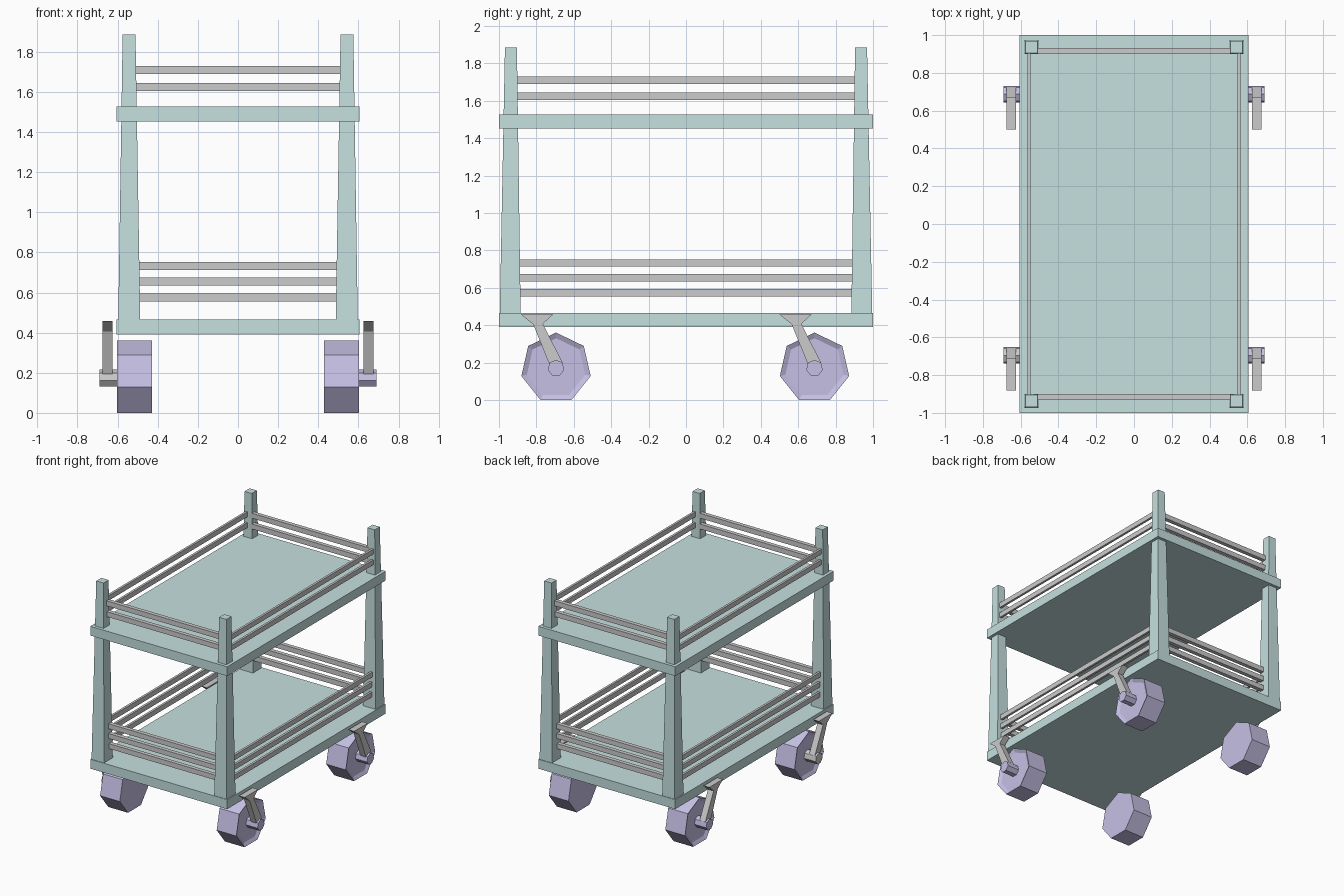
import bpy, bmesh
from math import sin, cos, pi

if "Cube" in bpy.data.objects:
    bpy.data.objects.remove(bpy.data.objects["Cube"])


def material(name, rgb):
    m = bpy.data.materials.new(name)
    m.diffuse_color = (*rgb, 1)
    m.use_nodes = True
    m.node_tree.nodes["Principled BSDF"].inputs["Base Color"].default_value = m.diffuse_color
    return m


TEAL = material("teal_paint", (0.56, 0.75, 0.74))
PURPLE = material("purple_rubber", (0.56, 0.53, 0.78))


def finish(name, bm, mat=None):
    bmesh.ops.recalc_face_normals(bm, faces=bm.faces)
    me = bpy.data.meshes.new(name)
    bm.to_mesh(me)
    bm.free()
    ob = bpy.data.objects.new(name, me)
    bpy.context.collection.objects.link(ob)
    if mat:
        me.materials.append(mat)
    return ob


def loft(a, b):
    """Closed solid between two matching rings of points."""
    bm = bmesh.new()
    va = [bm.verts.new(p) for p in a]
    vb = [bm.verts.new(p) for p in b]
    n = len(va)
    bm.faces.new(va[::-1])
    bm.faces.new(vb)
    for i in range(n):
        j = (i + 1) % n
        bm.faces.new((va[i], va[j], vb[j], vb[i]))
    bmesh.ops.recalc_face_normals(bm, faces=bm.faces)
    return bm


def rect(cx, cy, hx, hy, z):
    return [(cx + i * hx, cy + j * hy, z) for i, j in ((-1, -1), (1, -1), (1, 1), (-1, 1))]


def box(name, cx, cy, hx, hy, z0, z1, mat=None):
    return finish(name, loft(rect(cx, cy, hx, hy, z0), rect(cx, cy, hx, hy, z1)), mat)


def prism_x(profile, x0, x1):
    return loft([(x0, y, z) for y, z in profile], [(x1, y, z) for y, z in profile])


def heptagon(cy, cz, r):
    return [(cy + r * cos(pi / 2 + 2 * pi * i / 7), cz + r * sin(pi / 2 + 2 * pi * i / 7))
            for i in range(7)]


# Shelves
box("lower_shelf", 0, 0, 0.605, 1.0, 0.39, 0.465, TEAL)
box("upper_shelf", 0, 0, 0.605, 1.0, 1.453, 1.527, TEAL)

# Tapered corner posts
for sx in (-1, 1):
    for sy in (-1, 1):
        finish("corner_post", loft(rect(sx * 0.542, sy * 0.940, 0.056, 0.057, 0.392),
                                   rect(sx * 0.543, sy * 0.936, 0.032, 0.032, 1.885)), TEAL)

# Guard rails around both shelves
for z in (0.575, 0.655, 0.733, 1.624, 1.71):
    for s in (-1, 1):
        box("end_rail", 0, s * 0.916, 0.53, 0.016, z - 0.02, z + 0.02)
        box("side_rail", s * 0.556, 0, 0.009, 0.92, z - 0.02, z + 0.02)

# Casters: wheel with dished outer face, hub, trailing arm with flared top
WZ = 0.171
ARM = [(-0.187, 0.457), (-0.016, 0.457), (-0.07, 0.408), (0.035, 0.20),
       (0.02, 0.178), (-0.03, 0.178), (-0.122, 0.405)]
for sx in (-1, 1):
    for cy in (-0.695, 0.687):
        bm = prism_x(heptagon(cy, WZ, 0.19), sx * 0.428, sx * 0.602)
        outer = [f for f in bm.faces if f.normal.x * sx > 0.9]
        bmesh.ops.inset_individual(bm, faces=outer, thickness=0.03, depth=-0.015)
        finish("wheel", bm, PURPLE)
        plain = sx < 0 and cy < 0
        finish("wheel_hub", prism_x(heptagon(cy, WZ, 0.045), sx * 0.57, sx * 0.69),
               None if plain else PURPLE)
        finish("caster_arm", prism_x([(cy + y, z) for y, z in ARM], sx * 0.626, sx * 0.676))
